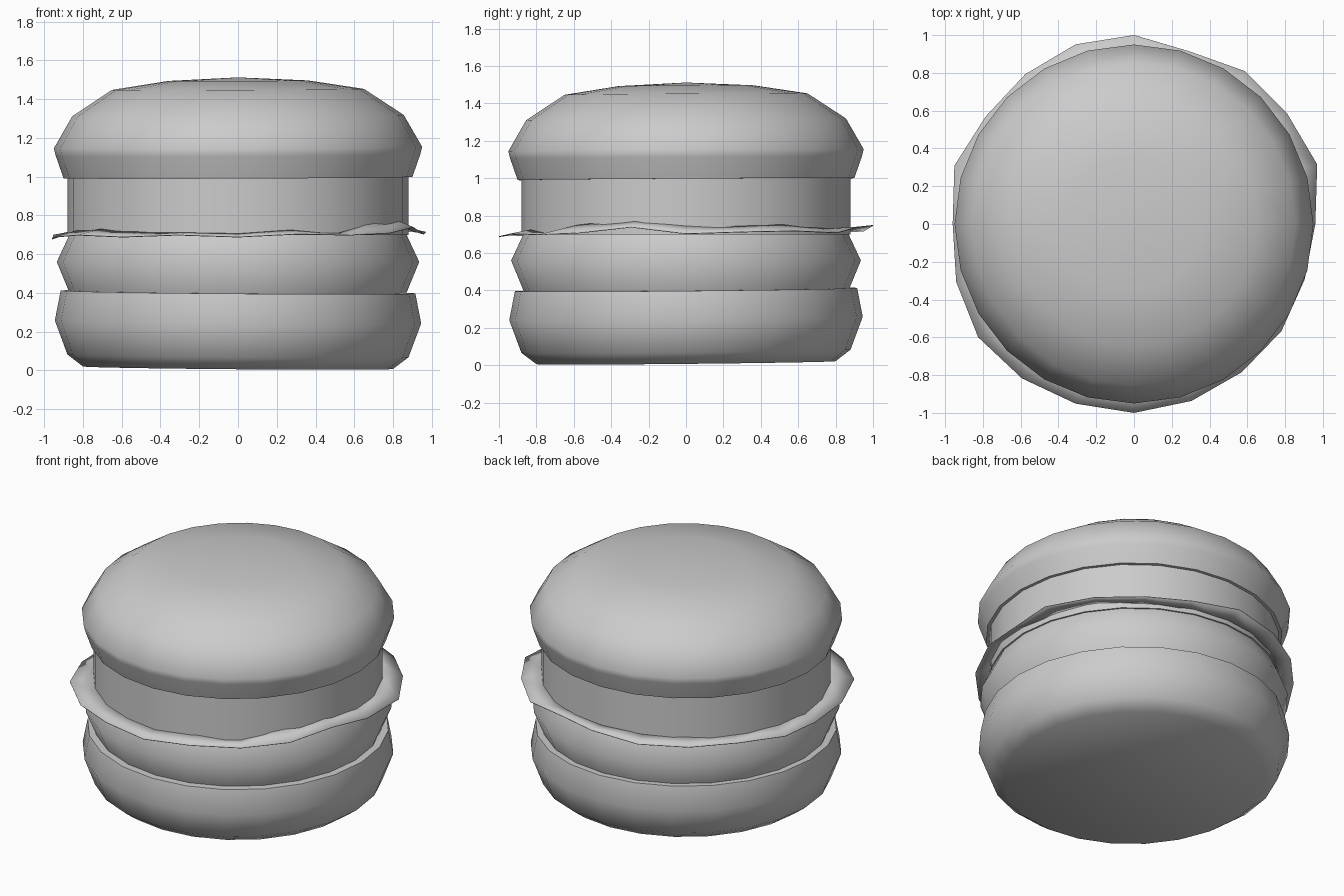
import bpy
import bmesh
from math import cos, sin, pi, radians

cube = bpy.data.objects.get("Cube")
if cube:
    bpy.data.objects.remove(cube, do_unlink=True)

grey = bpy.data.materials.new("plain grey")
grey.use_nodes = True
TONE = (0.6, 0.6, 0.6, 1)
grey.diffuse_color = TONE
grey.node_tree.nodes["Principled BSDF"].inputs["Base Color"].default_value = TONE


def finish(name, bm):
    """Turn a bmesh into a smooth shaded object."""
    mesh = bpy.data.meshes.new(name)
    bm.to_mesh(mesh)
    bm.free()
    mesh.materials.append(grey)
    obj = bpy.data.objects.new(name, mesh)
    bpy.context.collection.objects.link(obj)
    bpy.ops.object.select_all(action="DESELECT")
    obj.select_set(True)
    bpy.context.view_layer.objects.active = obj
    bpy.ops.object.shade_smooth_by_angle(angle=radians(55))
    return obj


def bridge(bm, low, high):
    n = len(low)
    for i in range(n):
        j = (i + 1) % n
        bm.faces.new((low[i], low[j], high[j], high[i]))


def layer(name, profile, tilt_x=0, tilt_y=0, crown=None, sides=24):
    """Stack tilted rings of (radius, height) from bottom to top and cap them."""
    bm = bmesh.new()
    rings = []
    for r, z in profile:
        ring = []
        for i in range(sides):
            a = 2 * pi * i / sides
            x, y = r * cos(a), r * sin(a)
            ring.append(bm.verts.new((x, y, z + tilt_x * x + tilt_y * y)))
        rings.append(ring)
    for low, high in zip(rings, rings[1:]):
        bridge(bm, low, high)
    bm.faces.new(rings[0][::-1])
    if crown:
        tip = bm.verts.new((0, 0, crown))
        top = rings[-1]
        for i in range(sides):
            bm.faces.new((top[i], top[(i + 1) % sides], tip))
    else:
        bm.faces.new(rings[-1])
    return finish(name, bm)


# Buns and fillings
layer("bottom_bun", [(0.8, 0.014), (0.88, 0.075), (0.945, 0.25), (0.915, 0.405)],
      tilt_x=-0.008, tilt_y=0.01)
layer("lower_patty", [(0.865, 0.39), (0.935, 0.56), (0.865, 0.71)])
layer("upper_patty", [(0.88, 0.7), (0.88, 1.01)])
layer("top_bun", [(0.9, 0.995), (0.94, 1.11), (0.95, 1.15), (0.855, 1.315),
                  (0.65, 1.45), (0.36, 1.495)], tilt_x=0.004, tilt_y=0.006, crown=1.512)

# Drooping lettuce leaf: rim radius, rim height and height where it meets the patty
radii = [0.96, 1.02, 1.0, 1.0, 0.96, 1.0, 1.0, 0.98, 0.97, 1.0,
         0.96, 0.99, 1.02, 1.01, 1.0, 1.0, 0.985, 0.97, 0.965, 0.95]
rim = [0.705, 0.715, 0.72, 0.71, 0.74, 0.75, 0.72, 0.71, 0.71, 0.7,
       0.68, 0.69, 0.7, 0.69, 0.7, 0.69, 0.705, 0.7, 0.71, 0.74]
root = [0.76, 0.75, 0.76, 0.74, 0.735, 0.73, 0.73, 0.73, 0.72, 0.72,
        0.72, 0.73, 0.735, 0.72, 0.715, 0.71, 0.73, 0.71, 0.77, 0.78]
bm = bmesh.new()
outer, inner = [], []
for i, (r, z, h) in enumerate(zip(radii, rim, root)):
    a = 2 * pi * i / len(radii)
    outer.append(bm.verts.new((r * cos(a), r * sin(a), z)))
    inner.append(bm.verts.new((0.85 * cos(a), 0.85 * sin(a), h)))
bridge(bm, outer, inner)
lettuce = finish("lettuce", bm)
thick = lettuce.modifiers.new("leaf thickness", "SOLIDIFY")
thick.thickness = 0.004
